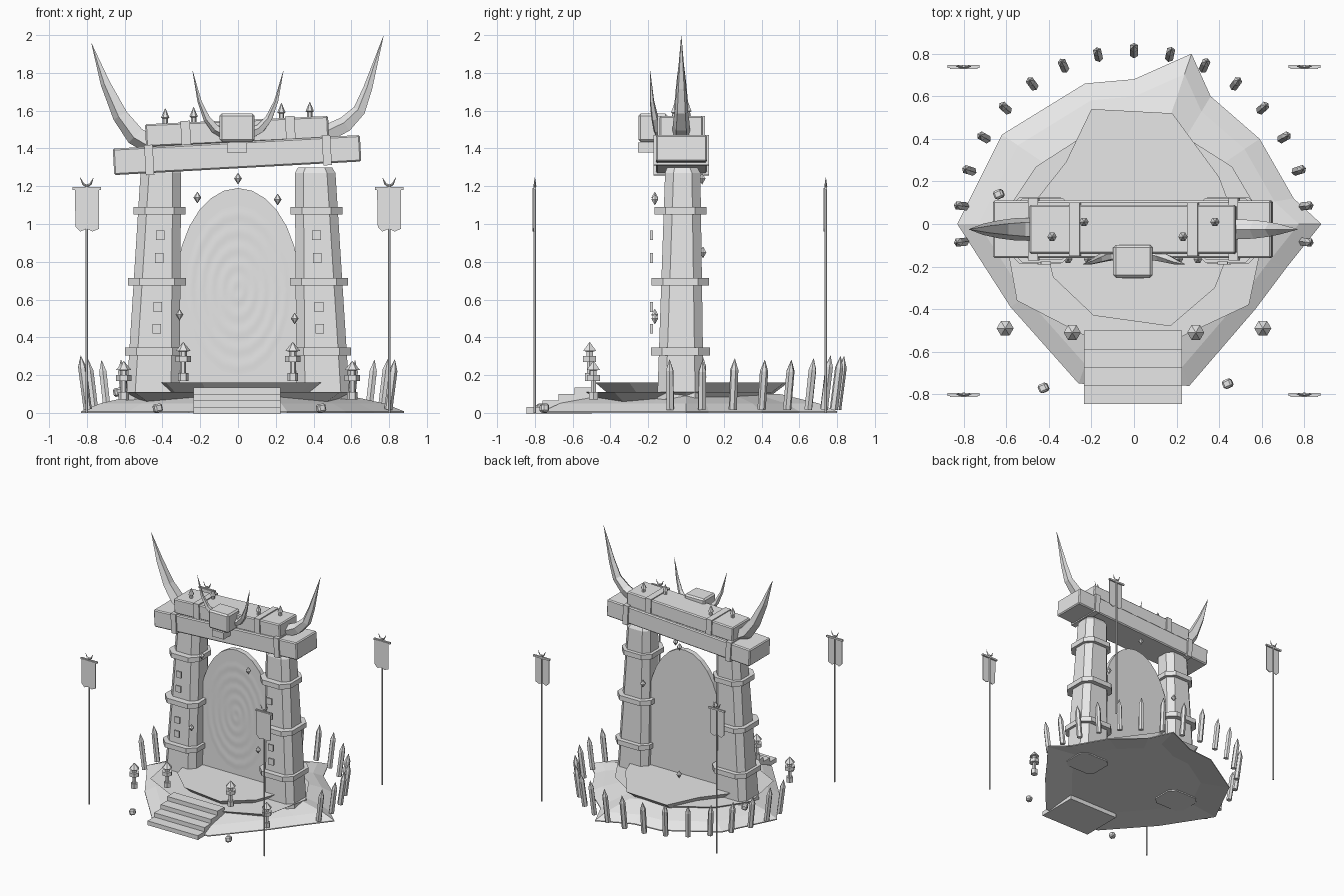
import bpy, bmesh, random
from math import sin, cos, pi, radians
from mathutils import Vector, Matrix

random.seed(4)
if "Cube" in bpy.data.objects:
    bpy.data.objects.remove(bpy.data.objects["Cube"])

stone = bpy.data.materials.new("plain_grey")
stone.use_nodes = True
stone.diffuse_color = (0.8, 0.8, 0.8, 1)
stone.node_tree.nodes["Principled BSDF"].inputs["Base Color"].default_value = (0.8, 0.8, 0.8, 1)


def finish(name, bm, matrix=None):
    bmesh.ops.recalc_face_normals(bm, faces=bm.faces)
    mesh = bpy.data.meshes.new(name)
    bm.to_mesh(mesh)
    bm.free()
    mesh.materials.append(stone)
    ob = bpy.data.objects.new(name, mesh)
    bpy.context.collection.objects.link(ob)
    if matrix:
        ob.matrix_world = matrix
    return ob


def loft(name, rings, matrix=None):
    """Skin a list of equal-length point rings and cap both ends."""
    bm = bmesh.new()
    loops = [[bm.verts.new(p) for p in ring] for ring in rings]
    for a, b in zip(loops, loops[1:]):
        for i in range(len(a)):
            j = (i + 1) % len(a)
            bm.faces.new((a[i], a[j], b[j], b[i]))
    bm.faces.new(loops[0][::-1])
    bm.faces.new(loops[-1])
    return finish(name, bm, matrix)


def turned(name, profile, sides, matrix):
    """Stack of regular polygons given as (radius, height)."""
    rings = [[(r * cos(2 * pi * i / sides), r * sin(2 * pi * i / sides), z)
              for i in range(sides)] for r, z in profile]
    return loft(name, rings, matrix)


def box(name, center, size, tilt=0.0, bevel=0.0, turn=0.0):
    bm = bmesh.new()
    bmesh.ops.create_cube(bm, size=1, matrix=Matrix.Diagonal((*size, 1)))
    if bevel:
        bmesh.ops.bevel(bm, geom=bm.edges[:], offset=bevel, segments=1, affect='EDGES')
    m = (Matrix.Translation(center) @ Matrix.Rotation(-tilt, 4, 'Y')
         @ Matrix.Rotation(turn, 4, 'Z'))
    return finish(name, bm, m)


def chamfered(cx, cy, z, w, d, c):
    """Square outline with cut corners."""
    w, d = w / 2, d / 2
    quarter = [(w, d - c), (w - c, d)]
    pts = quarter + [(-x, y) for x, y in quarter[::-1]]
    pts += [(-x, -y) for x, y in pts]
    return [(cx + x, cy + y, z) for x, y in pts]


def horn(name, path, radii, sides=5):
    """Tapering horn along a path of points."""
    pts = [Vector(p) for p in path]
    rings = []
    for i, p in enumerate(pts):
        t = (pts[min(i + 1, len(pts) - 1)] - pts[max(i - 1, 0)]).normalized()
        side = t.cross(Vector((0, 1, 0))).normalized()
        up = side.cross(t)
        rings.append([p + radii[i] * (cos(2 * pi * k / sides) * side + sin(2 * pi * k / sides) * up)
                      for k in range(sides)])
    return loft(name, rings)


def scaled(outline, s, z):
    return [(x * s, y * s, z) for x, y in outline]


# Rocky platform: hollow-bottomed skirt and two undercut slabs
skirt = [(-.83, 0), (-.58, -.39), (-.26, -.75), (.26, -.76), (.57, -.4), (.72, -.2), (.88, 0),
         (.75, .12), (.59, .4), (.36, .6), (.27, .8), (0, .68), (-.23, .66), (-.62, .42)]
loft("platform_skirt", [scaled(skirt, .7, .03), scaled(skirt, 1, 0), scaled(skirt, 1, .008),
                        scaled(skirt, .88, .05), scaled(skirt, .62, .1)])
middle = [(-.62, .03), (-.55, -.36), (-.24, -.52), (.2, -.54), (.54, -.38), (.62, 0),
          (.46, .27), (.16, .46), (-.18, .45), (-.46, .27)]
loft("platform_middle", [scaled(middle, .85, .05), scaled(middle, 1, .11)])
upper = [(-.47, .1), (-.38, -.25), (-.19, -.43), (.17, -.48), (.38, -.3), (.49, -.02),
         (.4, .22), (.18, .52), (-.2, .54), (-.32, .29)]
loft("platform_top", [scaled(upper, .83, .09), scaled(upper, 1, .16)])

# Front steps
for i in range(4):
    front = -.845 + i * .085
    top = .03 + i * .035
    box("step", (-.005, (front - .5) / 2, top - .0175), (.46, -.5 - front, .035))

# Pillars with collars and floating rune plates
for s in (-1, 1):
    def pillar_x(z):
        return s * (.453 - .035 * z)
    loft("pillar", [chamfered(pillar_x(z), -.03 + .01 * z, z, w, w * .87, .045)
                    for z, w in ((.02, .285), (1.27, .215))]
         + [chamfered(pillar_x(1.29), -.02, 1.3, .18, .16, .04)])
    for z, w in ((.325, .312), (.695, .306), (1.07, .275)):
        loft("pillar_collar", [chamfered(pillar_x(z), -.03, z + h, w, w, .06) for h in (-.02, .02)])
    for z in (.445, .56, .82, .94):
        box("rune_plate", (pillar_x(z) + .013 * (s < 0) - .005, -.183, z), (.046, .014, .052))

# Crossbeams and straps
box("lower_beam", (-.005, -.025, 1.365), (1.31, .27, .14), .055, .008)
box("upper_beam", (-.005, -.025, 1.49), (.97, .23, .12), .045, .008)
for s in (-1, 1):
    box("lower_strap", (s * .47, -.025, 1.365 + s * .026), (.045, .295, .16), .055)
    box("upper_strap", (s * .277, -.025, 1.495 + s * .0125), (.05, .25, .127), .045)

# Spikes along the upper beam
for x, y in ((-.385, -.06), (-.235, .01), (.23, -.06), (.38, .01)):
    turned("beam_spike", [(.014, 0), (.014, .025), (.022, .03), (.001, .08)], 6,
           Matrix.Translation((x, y, 1.55 + x * .045)))

# Horned head in the middle of the beam
box("head", (-.005, -.175, 1.51), (.185, .155, .15), 0, .012)
box("jaw", (-.005, -.21, 1.405), (.105, .09, .055))
for s in (-1, 1):
    horn("head_horn", [(s * .07, -.14, 1.48), (s * .12, -.15, 1.505), (s * .165, -.165, 1.56),
                       (s * .203, -.18, 1.65), (s * .24, -.19, 1.81)],
         (.03, .026, .02, .012, .001))

# Great horns at the ends of the beams
horn("left_beam_horn", [(.47, -.025, 1.475), (.57, -.025, 1.525), (.645, -.025, 1.6),
                        (.69, -.025, 1.72), (.77, -.025, 1.995)], (.05, .046, .036, .026, .001))
horn("right_beam_horn", [(-.47, -.025, 1.43), (-.54, -.025, 1.47), (-.62, -.025, 1.575),
                         (-.70, -.025, 1.745), (-.775, -.025, 1.955)], (.055, .056, .045, .028, .001))


# Arched gate: solid back panel and a faintly rippled oval front
def oval(rx, rz, y, sides, part=2 * pi):
    return [(rx * cos(part * i / sides), y, .65 + rz * sin(part * i / sides))
            for i in range(sides)]


loft("gate_panel", [oval(.33, .54, y, 14, pi) + [(-.33, y, .65), (-.33, y, .12), (.33, y, .12)]
                    for y in (.02, -.02)])
gate = loft("gate_surface", [oval(.28 * t, .45 * t, -.025 + .0008 * cos(t * 10 * pi), 20)
                             for t in [1 - i / 41 for i in range(41)]])
bpy.context.view_layer.objects.active = gate
gate.select_set(True)
bpy.ops.object.shade_smooth_by_angle(angle=radians(50))
gate.select_set(False)

# Floating gems around the gate
for x, y, z in ((0, .085, 1.24), (-.215, -.165, 1.14), (.21, -.165, 1.13), (-.31, -.165, .52),
                (.3, -.165, .5), (-.33, .09, .85), (.33, .09, .85), (0, .09, .19)):
    turned("gem", [(.001, -.03), (.021, 0), (.001, .03)], 6, Matrix.Translation((x, y, z)))

# Lamp posts beside the steps
for s in (-1, 1):
    for x, y, z in ((.29, -.51, .05), (.605, -.49, -.05)):
        turned("lamp_post", [(.028, .12), (.028, .16), (.016, .16), (.016, .22), (.04, .22),
                             (.04, .25), (.02, .25), (.02, .275), (.04, .278), (.001, .325)], 6,
               Matrix.Translation((s * x, y, z)))

# Ring of sharpened stakes leaning outward
for k in range(-8, 9):
    a = radians(90 + 12 * k)
    h = random.uniform(.26, .29)
    turned("stake", [(.022, 0), (.022, h - .06), (.001, h)], 6,
           Matrix.Translation((.8 * cos(a), .8 * sin(a), .018)) @ Matrix.Rotation(a, 4, 'Z')
           @ Matrix.Rotation(.13, 4, 'Y'))

# Banners on tall poles
for x in (-.8, .8):
    for y in (-.8, .74):
        turned("banner_pole", [(.007, 0), (.007, 1.21)], 6, Matrix.Translation((x, y, 0)))
        box("banner_bar", (x, y, 1.188), (.15, .014, .014))
        cloth = [(-.064, 1.19), (.064, 1.19), (.064, .975), (.03, .96), (0, .975), (-.035, .96), (-.06, .985)]
        loft("banner_cloth", [[(x + u, y - .012 + d, z) for u, z in cloth] for d in (0, .006)])
        for s in (-1, 1):
            horn("banner_horn", [(x, y, 1.2), (x + s * .02, y, 1.212), (x + s * .035, y, 1.245)],
                 (.008, .006, .001), 4)

# Loose stones
for x, y, z in ((-.425, -.77, .025), (.44, -.75, .025), (-.635, .14, .11)):
    box("loose_stone", (x, y, z), (.045, .042, .045), .2, .009, .4)
